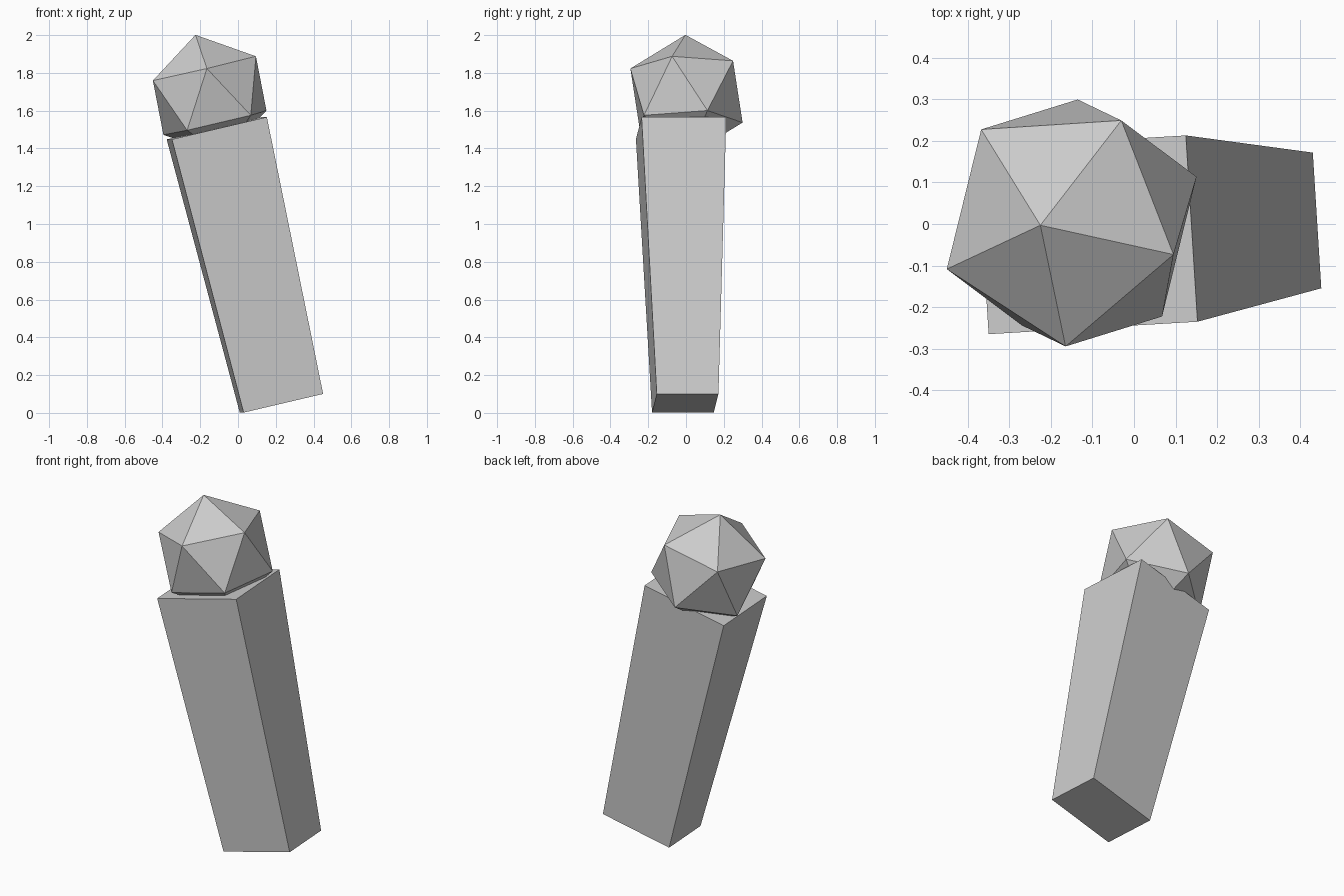
import bpy
from mathutils import Vector, Matrix

if "Cube" in bpy.data.objects:
    bpy.data.objects.remove(bpy.data.objects["Cube"])

grey = bpy.data.materials.new("light grey")
grey.diffuse_color = (0.6, 0.6, 0.6, 1)
grey.use_nodes = True
grey.node_tree.nodes["Principled BSDF"].inputs["Base Color"].default_value = grey.diffuse_color

# Tapered leaning block: a cube whose ends are moved to tilted rectangles
X = Vector((0.503, 0.03, 0.118)).normalized()
Y = Vector((-0.028, 0.448, 0.0)).normalized()
ends = {-1: (Vector((0.230, -0.004, 0.051)), 0.433, 0.327),
        1: (Vector((-0.1125, -0.026, 1.507)), 0.517, 0.449)}
bpy.ops.mesh.primitive_cube_add(size=2)
block = bpy.context.object
block.name = "leaning_block"
for v in block.data.vertices:
    centre, width, depth = ends[round(v.co.z)]
    v.co = centre + X * (v.co.x * width / 2) + Y * (v.co.y * depth / 2)

# Faceted ball: an icosahedron turned so one corner points up
up = Vector((-0.075, -0.0055, 0.32)).normalized()
side = Vector((-0.015, -0.2975, 0.145))
side = (side - up * side.dot(up)).normalized()
turn = Matrix((side, up.cross(side), up)).transposed()
bpy.ops.mesh.primitive_ico_sphere_add(subdivisions=1, radius=0.33)
ball = bpy.context.object
ball.name = "faceted_ball"
ball.data.transform(turn.to_4x4())
ball.location = (-0.15, 0.0025, 1.68)

for part in (block, ball):
    part.data.materials.append(grey)
    part.data.update()
